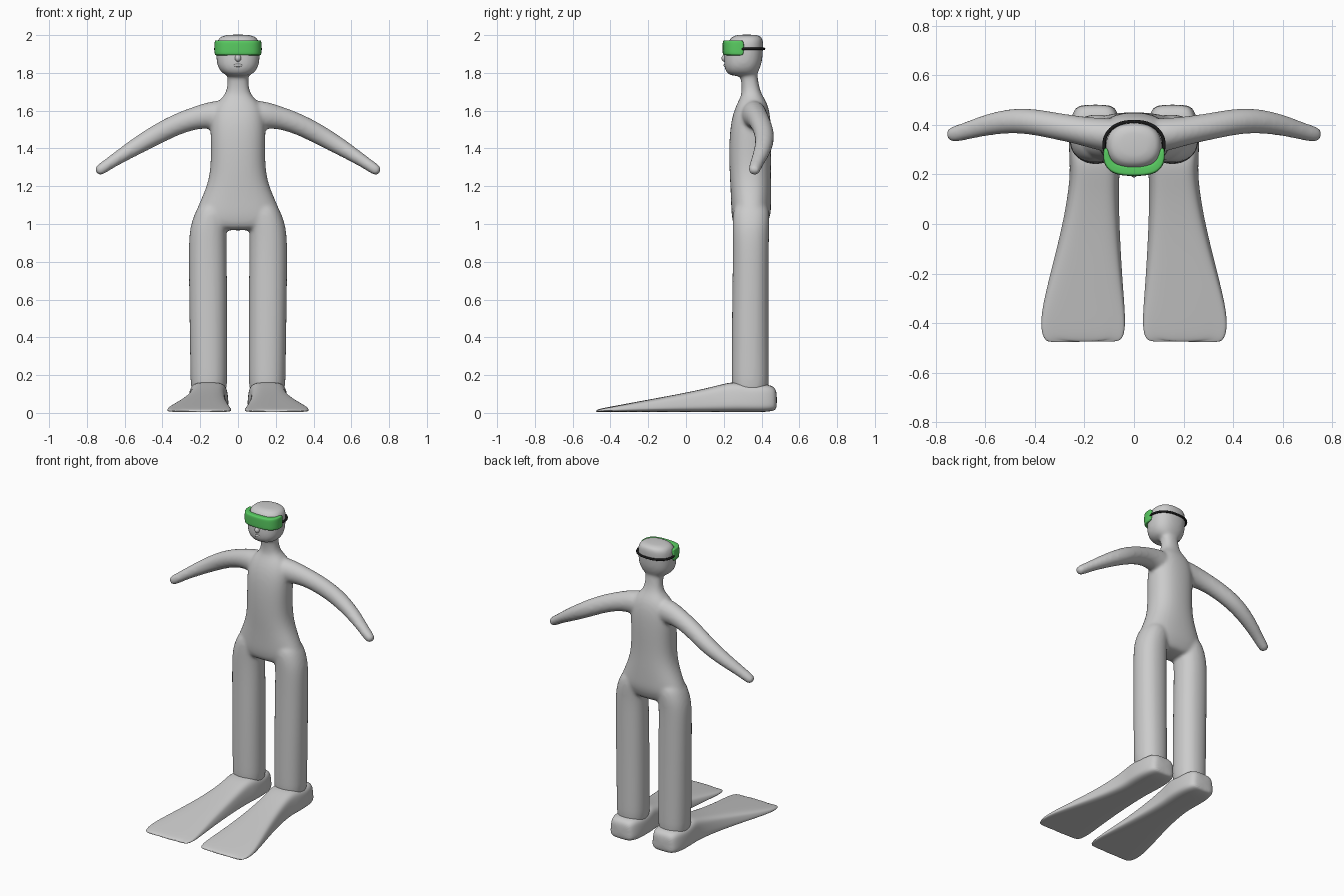
import bpy, bmesh, math
from mathutils import Vector

if "Cube" in bpy.data.objects:
    bpy.data.objects.remove(bpy.data.objects["Cube"])

X, Y, Z = Vector((1, 0, 0)), Vector((0, 1, 0)), Vector((0, 0, 1))


def ring(c, u, v, power=1.0, n=20):
    """Superellipse ring about c; power below 1 makes it boxier."""
    pts = []
    for i in range(n):
        a = 2 * math.pi * (i + 0.5) / n
        cs, sn = math.cos(a), math.sin(a)
        pts.append(Vector(c) + u * math.copysign(abs(cs) ** power, cs)
                   + v * math.copysign(abs(sn) ** power, sn))
    return pts


def loft(bm, rings):
    """Skin a list of rings and cap both ends."""
    rows = [[bm.verts.new(p) for p in r] for r in rings]
    n = len(rows[0])
    for a, b in zip(rows, rows[1:]):
        for i in range(n):
            j = (i + 1) % n
            bm.faces.new((a[i], a[j], b[j], b[i]))
    bm.faces.new(rows[0][::-1])
    bm.faces.new(rows[-1])


def upright(bm, rows, x=0, power=1.0):
    """Vertical form from rows of (z, x offset, half width, y, half depth)."""
    loft(bm, [ring((x + dx, y, z), X * rx, Y * ry, power) for z, dx, rx, y, ry in rows])


def sweep(bm, path, up, power=1.0):
    """Tube along (point, half width across, half width along up)."""
    pts = [Vector(p[0]) for p in path]
    rings = []
    for i, (_, ru, rv) in enumerate(path):
        t = (pts[min(i + 1, len(pts) - 1)] - pts[max(i - 1, 0)]).normalized()
        u = t.cross(up).normalized()
        v = u.cross(t).normalized()
        rings.append(ring(pts[i], u * ru, v * rv, power))
    loft(bm, rings)


def finish(bm, name, levels=2, color=None):
    bmesh.ops.recalc_face_normals(bm, faces=bm.faces)
    for f in bm.faces:
        f.smooth = True
    me = bpy.data.meshes.new(name)
    bm.to_mesh(me)
    bm.free()
    ob = bpy.data.objects.new(name, me)
    bpy.context.collection.objects.link(ob)
    if levels:
        ob.modifiers.new("Subdivide", 'SUBSURF').levels = levels
        ob.modifiers["Subdivide"].render_levels = levels
    if color:
        paint(ob, name, color)
    return ob


def paint(ob, name, color):
    m = bpy.data.materials.new(name)
    m.diffuse_color = color
    m.use_nodes = True
    m.node_tree.nodes["Principled BSDF"].inputs["Base Color"].default_value = m.diffuse_color
    ob.data.materials.append(m)


# Body: torso and neck, head, legs and arms fused into one skin
bm = bmesh.new()
upright(bm, [(0.965, 0, .15, .34, .07), (1.0, 0, .225, .34, .092), (1.05, 0, .23, .345, .105),
             (1.1, 0, .212, .345, .107), (1.2, 0, .165, .343, .109), (1.3, 0, .144, .339, .111),
             (1.45, 0, .147, .34, .113), (1.56, 0, .147, .345, .105), (1.63, 0, .125, .35, .085),
             (1.67, 0, .082, .35, .062), (1.70, 0, .062, .345, .05), (1.75, 0, .055, .338, .045),
             (1.80, 0, .058, .33, .048), (1.85, 0, .06, .32, .05)], power=0.85)
upright(bm, [(1.782, 0, .05, .305, .06), (1.797, 0, .085, .297, .083), (1.83, 0, .109, .298, .097),
             (1.87, 0, .116, .303, .103), (1.93, 0, .117, .307, .102), (1.97, 0, .112, .318, .092),
             (1.994, 0, .095, .322, .08), (2.003, 0, .05, .322, .045)], power=0.85)
for s in (-1, 1):
    upright(bm, [(0.06, s * -.003, .097, .34, .1), (0.2, s * -.003, .099, .34, .1),
                 (0.5, 0, .101, .34, .098), (0.8, s * .003, .102, .343, .096),
                 (0.95, s * .004, .1, .343, .097), (1.03, s * -.01, .095, .345, .1),
                 (1.13, s * -.04, .08, .345, .09)], x=s * .157, power=0.9)
    sweep(bm, [((s * .05, .355, 1.575), .085, .075), ((s * .14, .362, 1.577), .075, .066),
               ((s * .22, .378, 1.564), .06, .057), ((s * .33, .398, 1.527), .056, .054),
               ((s * .45, .421, 1.463), .053, .053), ((s * .57, .407, 1.392), .043, .046),
               ((s * .67, .377, 1.328), .032, .036), ((s * .72, .363, 1.293), .031, .034),
               ((s * .752, .357, 1.272), .025, .028)], Y)
body = finish(bm, "body")
rm = body.modifiers.new("Fuse", 'REMESH')
rm.mode, rm.voxel_size, rm.use_smooth_shade = 'VOXEL', 0.01, True
sm = body.modifiers.new("Blend", 'SMOOTH')
sm.factor, sm.iterations = 0.5, 8

# Nose and lips
for name, c, size in (("nose", (0, .208, 1.878), (.017, .02, .02)),
                      ("lips", (0, .213, 1.84), (.028, .014, .01))):
    bm = bmesh.new()
    bmesh.ops.create_uvsphere(bm, u_segments=20, v_segments=12, radius=1)
    for v in bm.verts:
        v.co = Vector(c) + Vector([a * b for a, b in zip(v.co, size)])
    finish(bm, name, levels=0)

# Swim fins: (y, inner x, outer x, height, taper of the top)
FIN = [(-.479, .07, .34, .012, .02), (-.468, .042, .366, .02, .03), (-.42, .028, .384, .03, .04),
       (-.33, .03, .378, .046, .06), (-.18, .04, .342, .074, .1), (0, .05, .296, .107, .12),
       (.14, .053, .272, .138, .13), (.22, .05, .266, .16, .12), (.27, .045, .268, .164, .09),
       (.35, .045, .268, .148, .06), (.42, .05, .262, .152, .08), (.462, .065, .248, .143, .1),
       (.482, .09, .222, .115, .1)]
for s, side in ((-1, "left"), (1, "right")):
    bm = bmesh.new()
    rings = []
    for y, xi, xo, h, taper in FIN:
        c, w = (xi + xo) / 2, (xo - xi) / 2
        low = .004 if y < .45 else (y - .45) * .5 + .004
        pts = ring((0, y, 0), X, Z, 0.5)
        for p in pts:
            t = (p.z + 1) / 2
            wave = .009 * math.cos(math.pi * 1.5 * (p.x + .7)) if y < -.4 else 0
            p.x = s * (c + w * p.x * (1 - 1.6 * taper * t))
            p.z = low + (h - low) * t
            p.y += wave
        rings.append(pts)
    loft(bm, rings)
    finish(bm, side + "_fin")

# Diving mask wrapped round the face
half = [(.114, .308, .009), (.113, .285, .012), (.106, .25, .018), (.085, .226, .021), (.05, .216, .021)]
path = [(-x, y, r) for x, y, r in half] + [(0, .214, .021)] + half[::-1]
bm = bmesh.new()
sweep(bm, [((x, y, 1.933), r, .04) for x, y, r in path], Z, 0.4)
finish(bm, "diving_mask", color=(.1, .6, .12, 1))

# Strap round the back of the head
cu = bpy.data.curves.new("mask_strap", 'CURVE')
cu.dimensions, cu.bevel_depth, cu.bevel_resolution = '3D', .007, 3
cu.use_fill_caps = True
sp = cu.splines.new('POLY')
sp.points.add(32)
for i, p in enumerate(sp.points):
    a = math.pi * (-.12 + 1.24 * i / 32)
    sn = math.sin(a)
    p.co = (.121 * math.copysign(abs(math.cos(a)) ** .85, math.cos(a)), .32 + .093 * sn, 1.927, 1)
strap = bpy.data.objects.new("mask_strap", cu)
bpy.context.collection.objects.link(strap)
paint(strap, "strap_black", (.01, .01, .01, 1))
